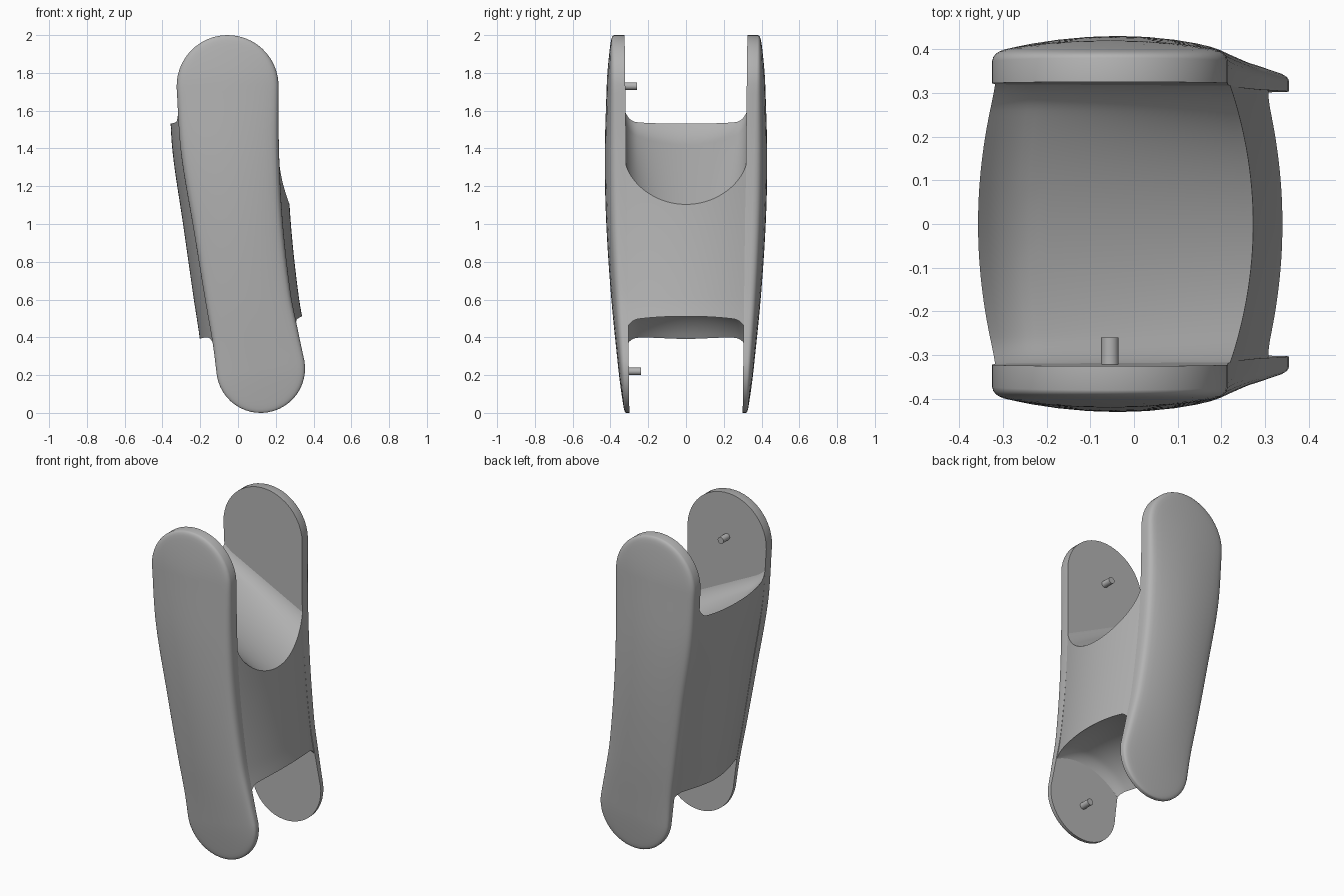
import bpy, bmesh, math
from mathutils import Vector

old = bpy.data.objects.get("Cube")
if old:
    bpy.data.objects.remove(old, do_unlink=True)

grey = bpy.data.materials.new("mid_grey")
grey.use_nodes = True
grey.diffuse_color = (0.45, 0.45, 0.45, 1)
grey.node_tree.nodes["Principled BSDF"].inputs["Base Color"].default_value = (0.45, 0.45, 0.45, 1)


def curve(points, v):
    """Smooth interpolation through (key, value) pairs."""
    n = len(points)
    v = min(max(v, points[0][0]), points[-1][0])
    i = max(k for k in range(n - 1) if points[k][0] <= v)

    def slope(k):
        a, b = points[max(k - 1, 0)], points[min(k + 1, n - 1)]
        return (b[1] - a[1]) / (b[0] - a[0])
    (x0, y0), (x1, y1) = points[i], points[i + 1]
    w = x1 - x0
    t = (v - x0) / w
    h = t * t * (3 - 2 * t)
    return (y0 + (y1 - y0) * h + w * t * (1 - t) ** 2 * slope(i)
            - w * t * t * (1 - t) * slope(i + 1))


# Side plate spine, half width and thickness along the height
LOW, HIGH = 0.235, 1.73
SPINE = [(LOW, 0.12), (0.4, 0.092), (0.6, 0.055), (1, 0), (1.4, -0.043), (HIGH, -0.055)]
WIDTH = [(LOW, 0.235), (0.4, 0.228), (0.6, 0.226), (1, 0.237), (1.4, 0.26), (HIGH, 0.27)]
OUTER = [(0, 0.335), (0.2, 0.355), (0.6, 0.395), (1, 0.422), (1.35, 0.43), (HIGH, 0.42), (2, 0.41)]
DOME = [(1, 0), (0.99, 0.2), (0.97, 0.35), (0.94, 0.47), (0.9, 0.56), (0.83, 0.65),
        (0.7, 0.76), (0.5, 0.88), (0.25, 0.97), (0, 1)]


def inner_y(z):
    return 0.30 + 0.0125 * z


def rim_y(z):
    return 0.318 + 0.031 * z


def finish(name, bm):
    bmesh.ops.remove_doubles(bm, verts=bm.verts, dist=0.0004)
    bmesh.ops.recalc_face_normals(bm, faces=bm.faces)
    mesh = bpy.data.meshes.new(name)
    bm.to_mesh(mesh)
    bm.free()
    ob = bpy.data.objects.new(name, mesh)
    bpy.context.collection.objects.link(ob)
    mesh.materials.append(grey)
    bpy.ops.object.select_all(action='DESELECT')
    ob.select_set(True)
    bpy.context.view_layer.objects.active = ob
    bpy.ops.object.shade_smooth_by_angle(angle=math.radians(35))
    return ob


def loft(bm, rings):
    rows = [[bm.verts.new(p) for p in ring] for ring in rings]
    for a, b in zip(rows, rows[1:]):
        for i in range(len(a)):
            j = (i + 1) % len(a)
            bm.faces.new((a[i], a[j], b[j], b[i]))
    return rows


def plate_outline():
    """Closed list of (centre x, centre z, radius, direction angle)."""
    levels = [LOW + (HIGH - LOW) * i / 32 for i in range(33)]

    def tilt(z):
        a, b = max(z - 0.02, LOW), min(z + 0.02, HIGH)
        return math.atan((curve(SPINE, b) - curve(SPINE, a)) / (b - a))

    def entry(z, angle):
        return curve(SPINE, z), z, curve(WIDTH, z), angle - tilt(z)
    steps = [math.pi * i / 24 for i in range(1, 24)]
    return ([entry(z, 0) for z in levels] + [entry(HIGH, a) for a in steps]
            + [entry(z, math.pi) for z in reversed(levels)]
            + [entry(LOW, math.pi + a) for a in steps])


def side_plate(name, side):
    outline = plate_outline()

    def ring(scale, height):
        pts = []
        for cx, cz, r, a in outline:
            x, z = cx + r * scale * math.cos(a), cz + r * scale * math.sin(a)
            pts.append(Vector((x, side * height(z), z)))
        return pts
    rings = [ring(1, inner_y)]
    for s, f in DOME:
        rings.append(ring(s, lambda z: rim_y(z) + (curve(OUTER, z) - rim_y(z)) * f))
    bm = bmesh.new()
    rows = loft(bm, rings)
    bm.faces.new(rows[0])
    finish(name, bm)


for name, side in (("right_hand_plate_front", -1), ("plate_back", 1)):
    side_plate("front_side_plate" if side < 0 else "back_side_plate", side)


# Middle body: bulged walls with a scooped top and a round hollow underneath
def fillet(t):
    return 1 - math.sqrt(max(0, 1 - t * t))


def wall(z, t, f):
    bulge = 1 - t * t
    c, r = curve(SPINE, z), curve(WIDTH, z) - 0.002
    left = c - r - bulge * (0.078 - 0.022 * z)
    right = c + r + bulge * 0.045
    return left + (right - left) * f


def top_z(x, t, f):
    edge = max(0, (abs(t) - 0.8) / 0.2)
    if x < -0.24:
        z = HIGH - math.sqrt(max(0, 0.365 ** 2 - (x + 0.05) ** 2))
    else:
        z = 1.419 - 0.615 * (x + 0.24)
    return z + (1 - f) * (0.07 * t * t + 0.08 * fillet(edge)) + f * 0.22 * fillet(t)


def bottom_z(x, t, f):
    edge = max(0, (abs(t) - 0.8) / 0.2)
    z = 0.22 + math.sqrt(max(0, 0.365 ** 2 - (x - 0.12) ** 2))
    return z - (0.09 - 0.04 * f) * t * t - 0.05 * fillet(edge)


def rim_point(height, t, f, z):
    for _ in range(12):
        z = height(wall(z, t, f), t, f)
    return wall(z, t, f), z


def body_ring(t):
    cols, rows = 28, 24
    top = [rim_point(top_z, t, i / cols, 1.3) for i in range(cols + 1)]
    low = [rim_point(bottom_z, t, i / cols, 0.5) for i in range(cols + 1)]

    def side(f, z0, z1):
        zs = [z0 + (z1 - z0) * i / rows for i in range(1, rows)]
        return [(wall(z, t, f), z) for z in zs]
    pts = (top + side(1, top[-1][1], low[-1][1]) + low[::-1]
           + side(0, low[0][1], top[0][1]))
    return [Vector((x, t * (inner_y(z) + 0.008), z)) for x, z in pts]


bm = bmesh.new()
count = 48
rows = loft(bm, [body_ring(math.sin(math.pi * (i / count - 0.5))) for i in range(count + 1)])
bm.faces.new(rows[0])
bm.faces.new(rows[-1])
finish("middle_body", bm)


# Hinge pins on the inside of the front plate
for name, x, z, tip in (("upper_pin", -0.055, HIGH, -0.26), ("lower_pin", 0.12, 0.22, -0.238)):
    base = -inner_y(z) - 0.01
    bpy.ops.mesh.primitive_cylinder_add(vertices=24, radius=0.02, depth=tip - base,
                                        location=(x, (tip + base) / 2, z),
                                        rotation=(math.pi / 2, 0, 0))
    pin = bpy.context.object
    pin.name = name
    pin.data.materials.append(grey)
    bpy.ops.object.shade_smooth_by_angle(angle=math.radians(35))
